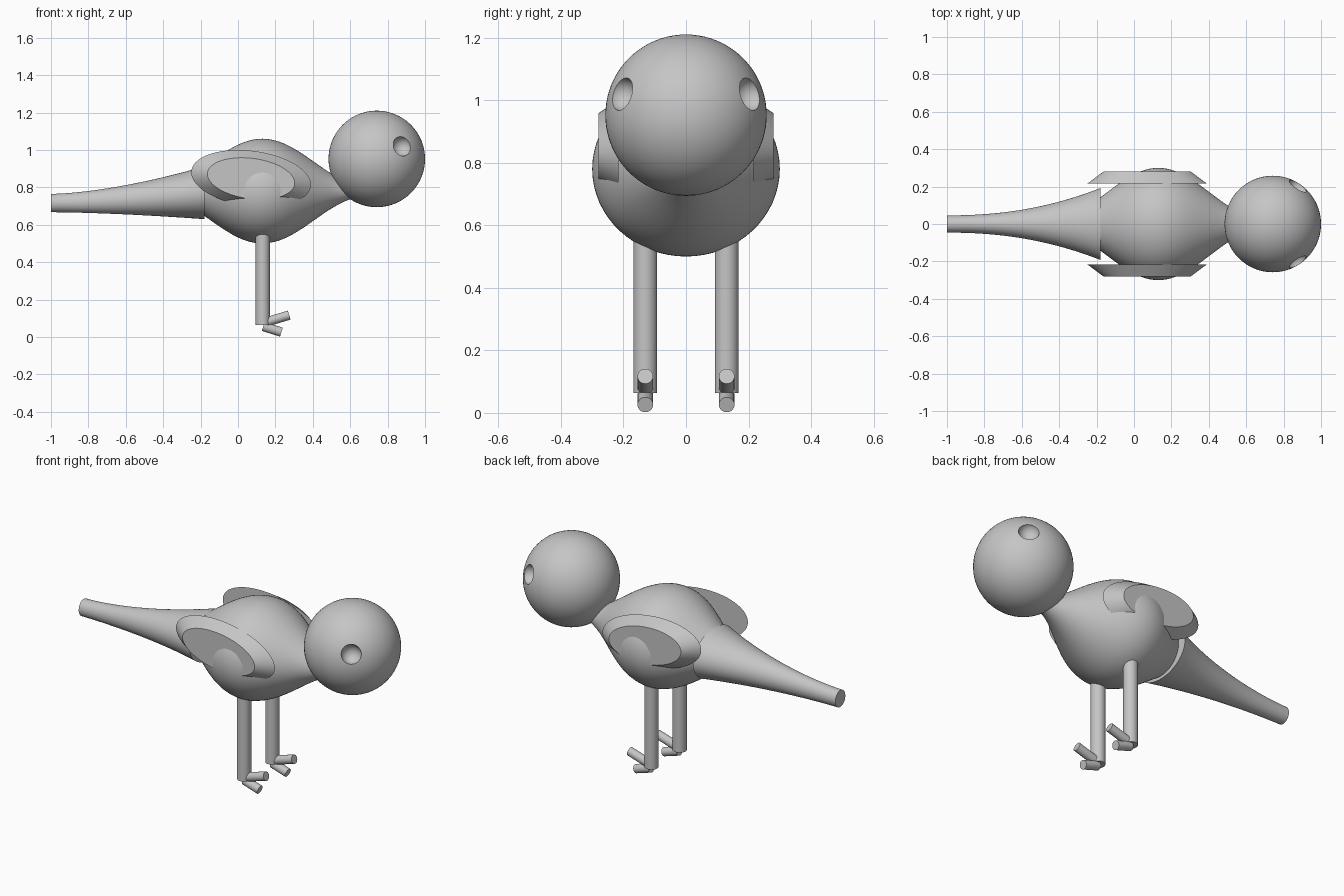
import bpy, bmesh, math
from mathutils import Vector, Matrix

if "Cube" in bpy.data.objects:
    bpy.data.objects.remove(bpy.data.objects["Cube"])

grey = bpy.data.materials.new("plain grey")
grey.use_nodes = True
GREY = (0.56, 0.56, 0.56, 1)
grey.diffuse_color = GREY
grey.node_tree.nodes["Principled BSDF"].inputs["Base Color"].default_value = GREY


def finish(name, bm):
    """Turn a bmesh into a smooth object that keeps its hard edges."""
    bmesh.ops.recalc_face_normals(bm, faces=bm.faces)
    mesh = bpy.data.meshes.new(name)
    bm.to_mesh(mesh)
    bm.free()
    obj = bpy.data.objects.new(name, mesh)
    bpy.context.collection.objects.link(obj)
    mesh.materials.append(grey)
    smooth(obj)
    return obj


def smooth(obj):
    bpy.ops.object.select_all(action='DESELECT')
    bpy.context.view_layer.objects.active = obj
    obj.select_set(True)
    bpy.ops.object.shade_smooth_by_angle(angle=math.radians(30))


def loft(name, rings, sides=64):
    """Skin elliptical rings (x, centre z, y radius, z radius) with flat ends."""
    bm = bmesh.new()
    loops = []
    for x, zc, ry, rz in rings:
        angles = [math.tau * i / sides for i in range(sides)]
        loops.append([bm.verts.new((x, ry * math.cos(a), zc + rz * math.sin(a)))
                      for a in angles])
    for a, b in zip(loops, loops[1:]):
        for i in range(sides):
            j = (i + 1) % sides
            bm.faces.new((a[i], a[j], b[j], b[i]))
    bm.faces.new(loops[0])
    bm.faces.new(loops[-1])
    return finish(name, bm)


def rod(name, start, end, radius):
    """Straight cylinder between two points."""
    start, end = Vector(start), Vector(end)
    axis = end - start
    bm = bmesh.new()
    turn = axis.to_track_quat('Z', 'Y').to_matrix().to_4x4()
    bmesh.ops.create_cone(bm, cap_ends=True, segments=32, radius1=radius, radius2=radius,
                          depth=axis.length,
                          matrix=Matrix.Translation((start + end) / 2) @ turn)
    return finish(name, bm)


def ball(name, centre, radius):
    bm = bmesh.new()
    bmesh.ops.create_uvsphere(bm, u_segments=64, v_segments=40, radius=radius,
                              matrix=Matrix.Translation(centre))
    return finish(name, bm)


def wing(name, side):
    """Tilted oval disc with a bevelled rim, wide against the body."""
    bm = bmesh.new()
    # local z of the cone points outward from the body
    turn = Matrix.Rotation(-side * math.pi / 2, 4, 'X')
    tilt = Matrix.Rotation(math.radians(7.5), 4, 'Y')
    place = Matrix.Translation((0.07, side * 0.248, 0.847))
    stretch = Matrix.Diagonal((0.322, 0.148, 1, 1))
    bmesh.ops.create_cone(bm, cap_ends=True, segments=96, radius1=1, radius2=0.73,
                          depth=0.064, matrix=place @ tilt @ turn @ stretch)
    return finish(name, bm)


# Body: bell-shaped along its length, slightly flattened
body = []
for i in range(49):
    t = -0.98 + 1.96 * i / 48
    r = 0.03 + 0.27 * math.cos(math.pi / 2 * t) ** 2
    body.append((0.13 + 0.56 * t, 0.78, r, 0.933 * r))
loft("body", body)

# Tail: flaring horn with an oval mouth around the back of the body
tail = []
for i in range(33):
    u = i / 32
    rise = u ** 1.6
    tail.append((-1 + 0.82 * u, 0.716 + 0.055 * rise,
                 0.046 + 0.146 * u ** 2.2, 0.049 + 0.092 * rise))
loft("tail", tail)

# Head with a round eye socket scooped out on each side
HEAD = Vector((0.742, 0, 0.952))
RADIUS = 0.258
head = ball("head", HEAD, RADIUS)
for side in (1, -1):
    aim = Vector((0.135, side * 0.205, 0.068)).normalized()
    cutter = ball("eye_cutter", HEAD + aim * RADIUS, 0.054)
    cutter.hide_render = True
    cut = head.modifiers.new("eye_socket", 'BOOLEAN')
    cut.operation = 'DIFFERENCE'
    cut.solver = 'EXACT'
    cut.object = cutter
    bpy.context.view_layer.objects.active = head
    bpy.ops.object.modifier_apply(modifier=cut.name)
    bpy.data.objects.remove(cutter)
smooth(head)

# Wings, legs and two-toed feet
for side, word in ((1, "left"), (-1, "right")):
    y = side * 0.13
    wing(word + "_wing", side)
    rod(word + "_leg", (0.132, y, 0.064), (0.132, y, 0.62), 0.038)
    rod(word + "_upper_toe", (0.135, y, 0.075), (0.274, y, 0.117), 0.025)
    rod(word + "_lower_toe", (0.135, y, 0.056), (0.232, y, 0.026), 0.025)
